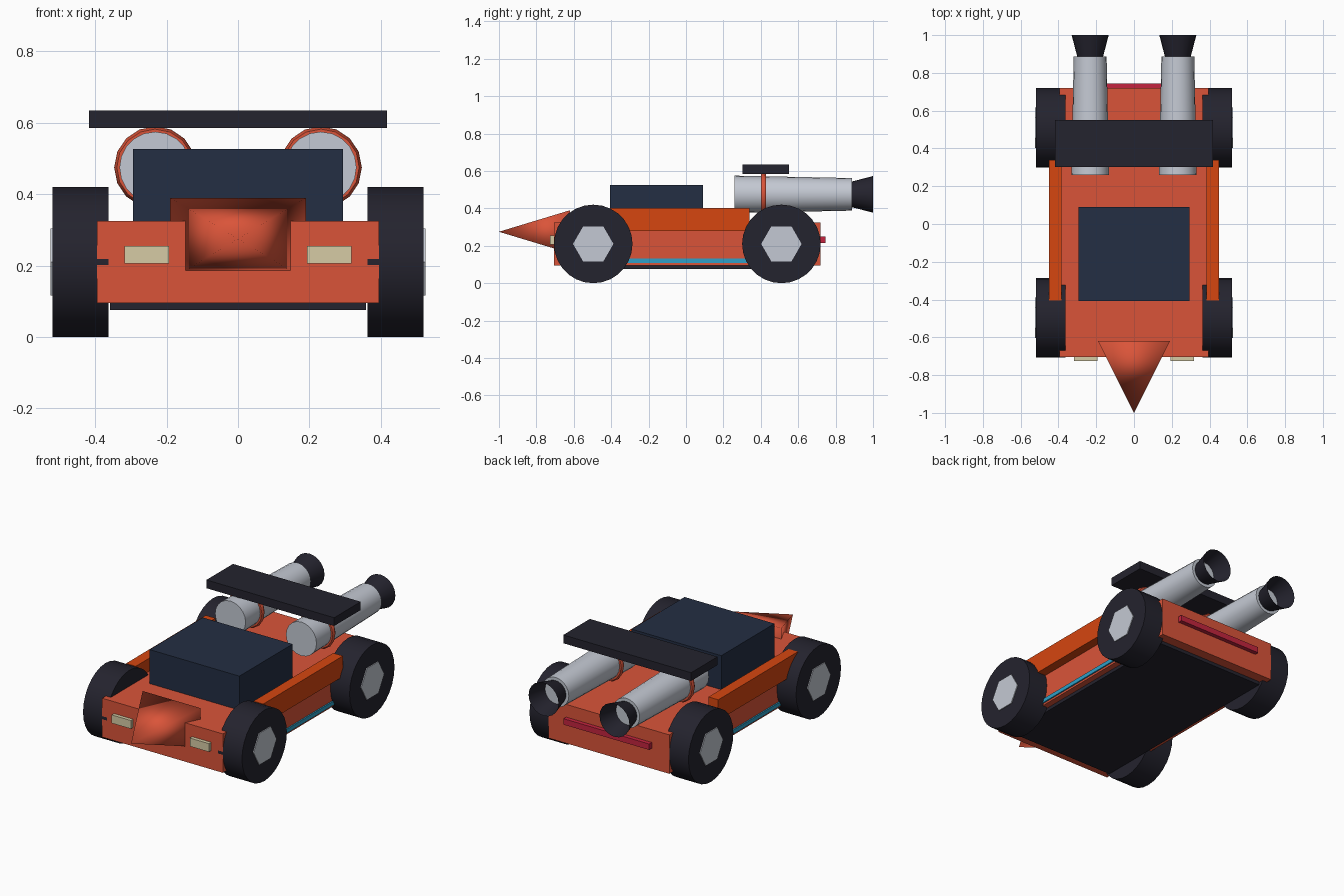
import bpy, math

if "Cube" in bpy.data.objects:
    bpy.data.objects.remove(bpy.data.objects["Cube"])


def material(name, rgb):
    m = bpy.data.materials.new(name)
    lin = [((c / 255 + 0.055) / 1.055) ** 2.4 for c in rgb]
    m.diffuse_color = (*lin, 1)
    m.use_nodes = True
    m.node_tree.nodes["Principled BSDF"].inputs["Base Color"].default_value = m.diffuse_color
    return m


RED = material("body red", (218, 84, 57))
ORANGE = material("pod orange", (214, 70, 16))
DARK = material("rubber black", (36, 35, 46))
GLASS = material("dark blue glass", (35, 46, 67))
METAL = material("silver metal", (196, 201, 211))
CREAM = material("headlight cream", (214, 203, 165))
TAIL = material("tail light red", (196, 36, 62))
BLUE = material("stripe blue", (46, 160, 200))


def finish(name, mat, smooth=None):
    ob = bpy.context.object
    ob.name = name
    ob.data.materials.append(mat)
    bpy.ops.object.transform_apply(location=False, rotation=True, scale=True)
    if smooth:
        bpy.ops.object.shade_smooth_by_angle(angle=math.radians(smooth))
    return ob


def box(name, mat, x, y, z):
    """Box from (min, max) pairs on each axis."""
    bpy.ops.mesh.primitive_cube_add(size=1, location=[(a + b) / 2 for a, b in (x, y, z)])
    bpy.context.object.scale = [b - a for a, b in (x, y, z)]
    return finish(name, mat)


def tube(name, mat, x, z, y0, y1, r0, r1, sides=20, fill='NGON'):
    """Frustum along y from radius r0 at y0 to r1 at y1."""
    bpy.ops.mesh.primitive_cone_add(vertices=sides, radius1=r0, radius2=r1, depth=y1 - y0,
                                    end_fill_type=fill, location=(x, (y0 + y1) / 2, z),
                                    rotation=(-math.pi / 2, 0, 0))
    return finish(name, mat, 40)


def wheel_part(name, mat, x0, x1, y, r, sides, smooth=None):
    bpy.ops.mesh.primitive_cylinder_add(vertices=sides, radius=r, depth=abs(x1 - x0),
                                        location=((x0 + x1) / 2, y, 0.21),
                                        rotation=(0, math.pi / 2, 0))
    return finish(name, mat, smooth)


# Main body, floor, cabin, spoiler, tail light
box("body", RED, (-0.395, 0.395), (-0.705, 0.72), (0.095, 0.325))
box("floor", DARK, (-0.358, 0.358), (-0.64, 0.66), (0.075, 0.097))
box("cabin", GLASS, (-0.294, 0.294), (-0.407, 0.09), (0.3, 0.526))
box("spoiler", DARK, (-0.418, 0.418), (0.302, 0.55), (0.585, 0.634))
box("tail_light", TAIL, (-0.28, 0.28), (0.71, 0.745), (0.215, 0.25))

# Pyramid nose, softly shaded
bpy.ops.mesh.primitive_cone_add(vertices=4, radius1=math.sqrt(0.5), radius2=0, depth=1,
                                rotation=(0, 0, math.pi / 4))
bpy.ops.object.transform_apply(location=False, rotation=True, scale=False)
nose = bpy.context.object
nose.rotation_euler = (math.pi / 2, 0, 0)
nose.scale = (0.38, 0.23, 0.38)
nose.location = (0, -0.81, 0.275)
finish("nose", RED)
bpy.ops.object.shade_smooth()

for s, side in ((-1, "left"), (1, "right")):
    def span(a, b):
        return tuple(sorted((s * a, s * b)))

    # Side pods, stripes, headlights
    box(side + "_side_pod", ORANGE, span(0.385, 0.449), (-0.405, 0.34), (0.28, 0.402))
    box(side + "_stripe", BLUE, span(0.38, 0.403), (-0.36, 0.36), (0.107, 0.131))
    box(side + "_headlight", CREAM, span(0.193, 0.318), (-0.726, -0.69), (0.206, 0.255))

    # Wheels with hexagonal hubs
    for y, end in ((-0.496, "front"), (0.51, "rear")):
        wheel_part(f"{side}_{end}_tire", DARK, s * 0.363, s * 0.52, y, 0.21, 28, 40)
        wheel_part(f"{side}_{end}_hub", METAL, s * 0.45, s * 0.525, y, 0.108, 6)

    # Rocket tubes with clamp ring and open bell
    x, z = s * 0.232, 0.475
    tube(side + "_rocket", METAL, x, z, 0.26, 0.888, 0.1, 0.087)
    tube(side + "_rocket_bell", DARK, x, z, 0.885, 1.0, 0.068, 0.098, fill='NOTHING')
    bpy.ops.mesh.primitive_torus_add(major_segments=16, minor_segments=6, major_radius=0.1,
                                     minor_radius=0.015, location=(x, 0.414, z),
                                     rotation=(math.pi / 2, 0, 0))
    finish(side + "_clamp_ring", RED, 60)
